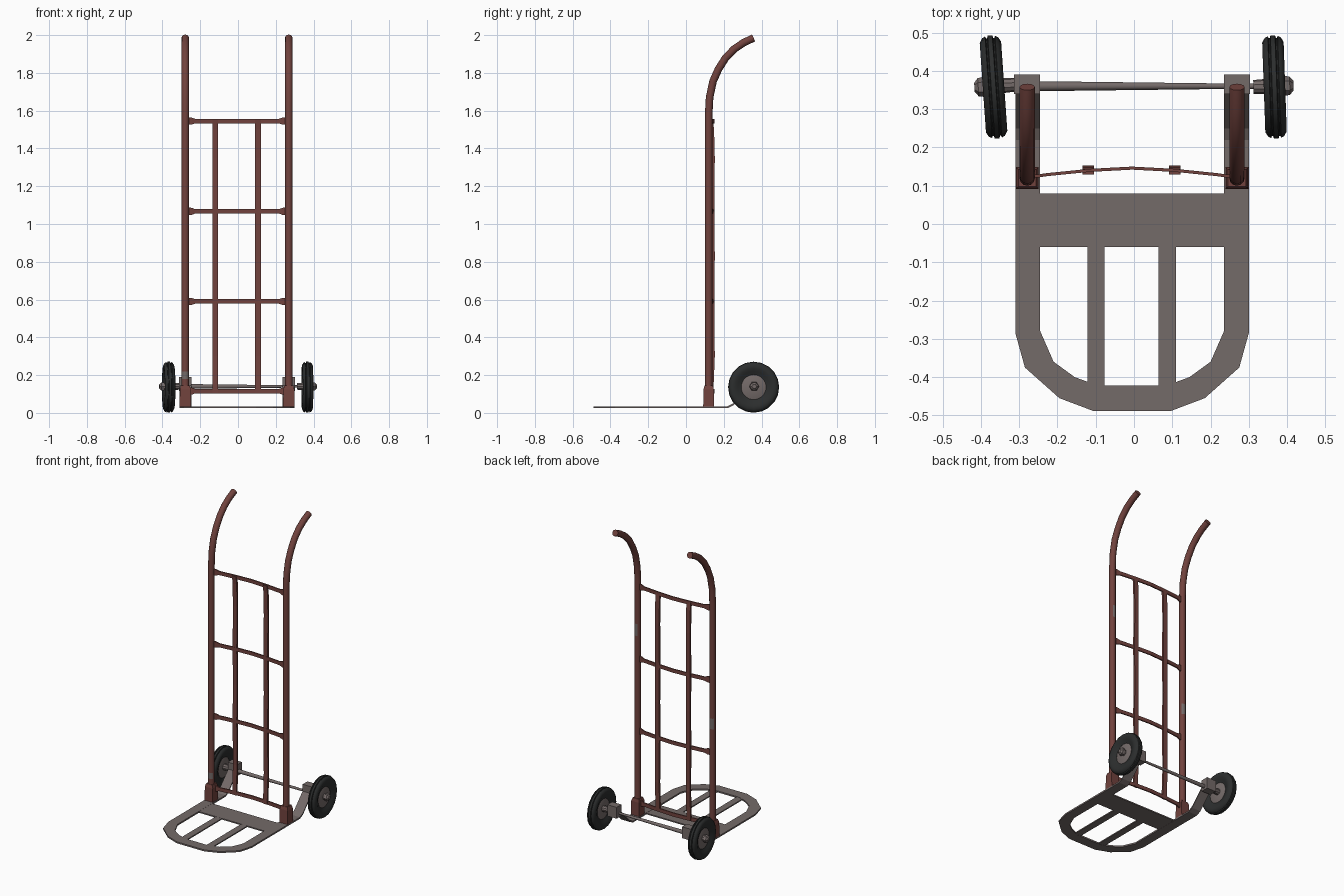
import bpy, bmesh, math
from mathutils import Vector, Matrix

if "Cube" in bpy.data.objects:
    bpy.data.objects.remove(bpy.data.objects["Cube"])

CX = -0.005   # middle of the frame


def mat(name, rgb):
    m = bpy.data.materials.new(name)
    m.diffuse_color = (*rgb, 1)
    m.use_nodes = True
    m.node_tree.nodes["Principled BSDF"].inputs["Base Color"].default_value = m.diffuse_color
    return m


RED = mat("red_brown_paint", (0.165, 0.055, 0.047))
METAL = mat("worn_grey_metal", (0.175, 0.145, 0.14))
RUBBER = mat("black_rubber", (0.025, 0.027, 0.027))


def loft(name, rings, mats, smooth=None, closed=False, rule=None):
    """Skin a list of equal-length vertex rings; cap the ends unless closed."""
    bm = bmesh.new()
    vr = [[bm.verts.new(p) for p in r] for r in rings]
    n = len(vr[0])
    pairs = list(zip(vr, vr[1:])) + ([(vr[-1], vr[0])] if closed else [])
    for a, b in pairs:
        for i in range(n):
            j = (i + 1) % n
            bm.faces.new((a[i], a[j], b[j], b[i]))
    if not closed:
        bm.faces.new(vr[0])
        bm.faces.new(vr[-1])
    bmesh.ops.recalc_face_normals(bm, faces=bm.faces)
    bm.normal_update()
    if rule:
        for f in bm.faces:
            f.material_index = rule(f)
    me = bpy.data.meshes.new(name)
    bm.to_mesh(me)
    bm.free()
    for m in mats:
        me.materials.append(m)
    ob = bpy.data.objects.new(name, me)
    bpy.context.collection.objects.link(ob)
    if smooth:
        bpy.ops.object.select_all(action='DESELECT')
        ob.select_set(True)
        bpy.context.view_layer.objects.active = ob
        bpy.ops.object.shade_smooth_by_angle(angle=math.radians(smooth))
    return ob


def rect(x, y, z, w, d):
    return [(x + sx * w / 2, y + sy * d / 2, z)
            for sx, sy in ((-1, -1), (1, -1), (1, 1), (-1, 1))]


def box(name, x, y, z0, z1, w, d, m):
    return loft(name, [rect(x, y, z0, w, d), rect(x, y, z1, w, d)], [m])


def lathe_x(name, profile, x, y, z, m, sides, smooth=None, closed=False):
    """Turn a (offset, radius) profile around an axis along x."""
    rings = [[(o, r * math.cos(2 * math.pi * k / sides), r * math.sin(2 * math.pi * k / sides))
              for k in range(sides)] for o, r in profile]
    ob = loft(name, rings, [m], smooth, closed)
    ob.location = (x, y, z)
    return ob


# Uprights with curved handles; a few worn chips show bare metal
def tube(name, x, path, r, rule):
    rings = []
    for i, (y, z) in enumerate(path):
        a = Vector(path[max(i - 1, 0)])
        b = Vector(path[min(i + 1, len(path) - 1)])
        t = (b - a).normalized()
        ring = []
        for k in range(12):
            c, s = r * math.cos(k * math.pi / 6), r * math.sin(k * math.pi / 6)
            ring.append((x + c, y + s * t.y, z - s * t.x))
        rings.append(ring)
    return loft(name, rings, [RED, METAL], 40, rule=rule)


PATH = [(0.12, z) for z in (0.04, 0.18, 0.22, 0.75, 0.82, 1.22, 1.3, 1.58)] + [
    (0.125, 1.67), (0.143, 1.755), (0.172, 1.82), (0.21, 1.88), (0.255, 1.926),
    (0.305, 1.96), (0.358, 1.985)]


def chips_left(f):
    z, n = f.calc_center_median().z, f.normal.y
    return int((0.18 < z < 0.22 and n < -0.6) or (0.75 < z < 0.82 and n > 0.6))


def chips_right(f):
    return int(1.22 < f.calc_center_median().z < 1.3 and f.normal.y > 0.8)


for side, s, rule in (("left", -1, chips_left), ("right", 1, chips_right)):
    x = CX + s * 0.274
    tube(side + "_upright", x, PATH, 0.02, rule)
    # Tapered foot socket
    loft(side + "_foot_socket", [rect(x, 0.12, 0.028, 0.06, 0.058), rect(x, 0.12, 0.125, 0.058, 0.054),
                                 rect(x, 0.12, 0.145, 0.046, 0.044)], [RED])
    # Axle bracket at the end of each arm
    box(side + "_axle_bracket", x, 0.365, 0.115, 0.19, 0.068, 0.05, METAL)

# Bowed crossbars, flared where they meet the uprights
for i, z in enumerate((0.115, 0.59, 1.067, 1.545)):
    pts = [(-0.262, 0.124, 0.02), (-0.242, 0.126, 0.019), (-0.222, 0.129, 0.012), (-0.113, 0.14, 0.012),
           (0, 0.146, 0.012), (0.113, 0.14, 0.012), (0.222, 0.129, 0.012), (0.242, 0.126, 0.019),
           (0.262, 0.124, 0.02)]
    loft(f"crossbar_{i + 1}", [[(CX + x, y - 0.004, z - h), (CX + x, y + 0.004, z - h),
                                (CX + x, y + 0.004, z + h), (CX + x, y - 0.004, z + h)]
                               for x, y, h in pts], [RED])

# Gently bowed vertical slats
for side, x in (("left", -0.12), ("right", 0.106)):
    prof = [(0.104, 0.138), (0.3, 0.146), (0.59, 0.143), (0.83, 0.146), (1.07, 0.143),
            (1.35, 0.146), (1.5, 0.142), (1.552, 0.136)]
    loft(side + "_back_slat", [rect(x, y, z, 0.03, 0.013) for z, y in prof], [RED])

# U-shaped base frame whose rear arms rise to the axle
HALF = [(0.305, 0.39, 0.24, 0.39, 0.185), (0.305, 0.35, 0.24, 0.35, 0.15), (0.305, 0.25, 0.24, 0.25, 0.045),
        (0.305, 0.22, 0.24, 0.22, 0.03), (0.305, -0.285, 0.24, -0.28, 0.03),
        (0.28, -0.375, 0.205, -0.36, 0.03), (0.19, -0.455, 0.15, -0.4, 0.03),
        (0.10, -0.489, 0.09, -0.422, 0.03)]
rings = []
for s, pts in ((1, HALF), (-1, HALF[::-1])):
    for ox, oy, ix, iy, z in pts:
        o, i = CX + s * ox, CX + s * ix
        rings.append([(o, oy, z - 0.005), (i, iy, z - 0.005), (i, iy, z + 0.005), (o, oy, z + 0.005)])
loft("base_frame", rings, [METAL])

# Base plate and toe slats
box("base_cross_plate", CX, 0.01, 0.026, 0.034, 0.49, 0.14, METAL)
for side, x in (("left", -0.099), ("right", 0.087)):
    box(side + "_toe_slat", x, -0.245, 0.026, 0.0335, 0.045, 0.37, METAL)

# Axle, tapering slightly to the right
AY, AZ = 0.36, 0.14
lathe_x("axle", [(-0.405, 0.013), (-0.25, 0.013), (0.25, 0.007), (0.405, 0.007)], 0, AY, AZ, METAL, 10, 40)

# Wheels: grooved tyre, dished hub plate, boss and nut
TYRE = [(0.012, 0.066), (0.02, 0.085), (0.027, 0.1), (0.028, 0.117), (0.021, 0.129), (0.013, 0.133),
        (0.011, 0.128), (0.008, 0.128), (0.006, 0.135)]
TYRE = TYRE + [(-o, r) for o, r in reversed(TYRE)]
for side, s, tilt in (("left", -1, 4), ("right", 1, 2)):
    x = s * 0.367
    parts = [
        lathe_x(side + "_tyre", TYRE, x, AY - 0.002, 0.136, RUBBER, 20, 35, True),
        lathe_x(side + "_hub_plate", [(-0.014, 0.062), (-0.01, 0.07), (0.01, 0.07), (0.014, 0.062)],
                x, AY - 0.002, 0.136, METAL, 16, 35),
        lathe_x(side + "_hub_boss", [(-s * 0.055, 0.018), (-s * 0.02, 0.02), (s * 0.03, 0.02)],
                x, AY, AZ, METAL, 10, 35),
        lathe_x(side + "_wheel_nut", [(s * 0.026, 0.026), (s * 0.04, 0.024), (s * 0.05, 0.012)],
                x, AY, AZ, METAL, 6),
    ]
    for p in parts:
        p.rotation_euler = (0, 0, math.radians(tilt))
